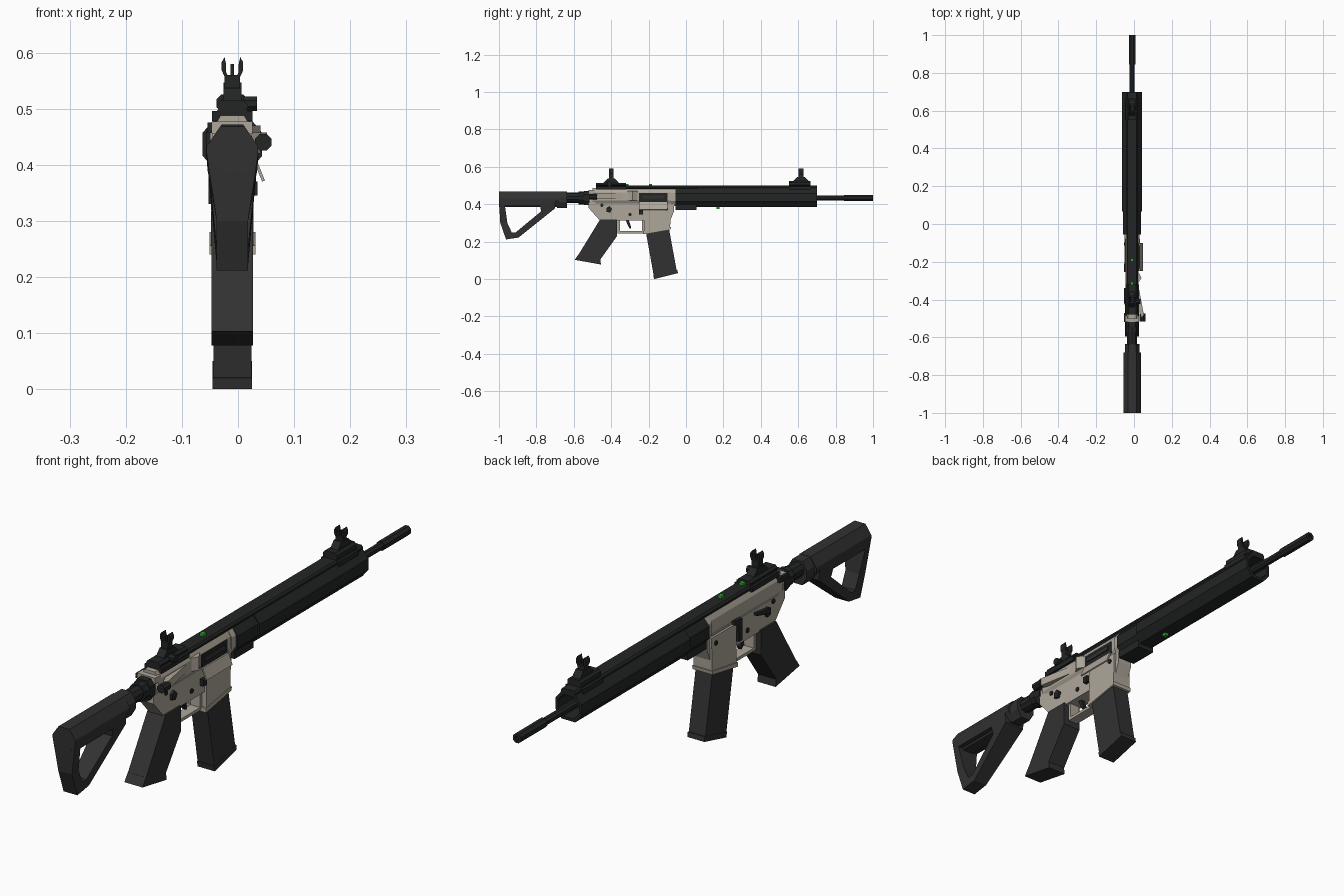
import bpy, bmesh, math

if "Cube" in bpy.data.objects:
    bpy.data.objects.remove(bpy.data.objects["Cube"])

CX = -0.01  # centre plane of the rifle body


def colour(name, rgb):
    m = bpy.data.materials.new(name)
    m.diffuse_color = (*rgb, 1)
    m.use_nodes = True
    m.node_tree.nodes["Principled BSDF"].inputs["Base Color"].default_value = m.diffuse_color
    return m


BLACK = colour("matte_black", (0.017, 0.018, 0.018))
GREY = colour("charcoal_polymer", (0.031, 0.031, 0.031))
TAN = colour("warm_grey_metal", (0.42, 0.38, 0.32))
GREEN = colour("marker_green", (0.03, 0.45, 0.03))


def solid(name, pts, a, b, axis, mat, hole=None, shape=None):
    """Extrude a 2D outline (optionally with a hole) from a to b along an axis."""
    bm = bmesh.new()

    def ring(loop, t):
        out = []
        for p, q in loop:
            co = {"x": (t, p, q), "y": (p, t, q), "z": (p, q, t)}[axis]
            if shape:
                co = shape(*co)
            out.append(bm.verts.new((co[0] + CX, co[1], co[2])))
        return out

    def bridge(r, s):
        n = len(r)
        for i in range(n):
            j = (i + 1) % n
            bm.faces.new((r[i], r[j], s[j], s[i]))

    o1, o2 = ring(pts, a), ring(pts, b)
    bridge(o1, o2)
    if hole:
        i1, i2 = ring(hole, a), ring(hole, b)
        bridge(i1, i2)
        bridge(o1, i1)
        bridge(o2, i2)
    else:
        bm.faces.new(o1)
        bm.faces.new(o2)
    bmesh.ops.recalc_face_normals(bm, faces=bm.faces)
    me = bpy.data.meshes.new(name)
    bm.to_mesh(me)
    bm.free()
    me.materials.append(mat)
    ob = bpy.data.objects.new(name, me)
    bpy.context.collection.objects.link(ob)
    return ob


def side(name, pts, half, mat, **k):
    return solid(name, pts, -half, half, "x", mat, **k)


def box(name, x0, x1, y0, y1, z0, z1, mat):
    return solid(name, [(y0, z0), (y1, z0), (y1, z1), (y0, z1)], x0, x1, "x", mat)


def octagon(hw, z0, z1, cx, cz):
    """Chamfered rectangle in x,z with corner cuts cx by cz."""
    return [(-hw, z0 + cz), (-hw + cx, z0), (hw - cx, z0), (hw, z0 + cz),
            (hw, z1 - cz), (hw - cx, z1), (-hw + cx, z1), (-hw, z1 - cz)]


def ngon(r, z, n=8, x=0):
    return [(x + r * math.cos(math.tau * (i + .5) / n),
             z + r * math.sin(math.tau * (i + .5) / n)) for i in range(n)]


# barrel and muzzle
solid("barrel", ngon(.014, .434), -.06, .86, "y", BLACK)
solid("muzzle_device", ngon(.018, .434), .845, 1.0, "y", BLACK, hole=ngon(.008, .434))

# handguard: hollow eight sided tube, rear collar, top rail
solid("handguard", octagon(.053, .386, .487, .025, .03), .065, .70, "y", BLACK,
      hole=octagon(.043, .396, .477, .022, .026))
solid("handguard_collar", octagon(.047, .386, .485, .022, .028), -.055, .065, "y", BLACK)
box("handguard_latch", -.035, .035, -.055, .055, .37, .40, BLACK)
solid("top_rail", [(-.022, .478), (.022, .478), (.03, .487), (.03, .493), (.024, .5),
                   (-.024, .5), (-.03, .493), (-.03, .487)], -.48, .70, "y", BLACK)

# upper receiver
solid("upper_receiver", octagon(.035, .395, .488, .014, .025), -.50, -.055, "y", TAN)
solid("receiver_front_ring", octagon(.04, .39, .488, .018, .028), -.08, -.052, "y", TAN)

# lower receiver, with magazine well and trigger guard
side("lower_receiver", [(-.52, .445), (-.52, .38), (-.46, .312), (-.215, .312),
                        (-.085, .312), (-.065, .36), (-.065, .405), (-.48, .405)], .03, TAN)
side("magazine_well", [(-.225, .245), (-.085, .27), (-.08, .40), (-.225, .40)], .038, TAN)
side("magazine_well_lip", [(-.23, .24), (-.082, .266), (-.08, .28), (-.23, .256)], .041, TAN)
side("trigger_guard", [(-.365, .245), (-.215, .245), (-.215, .325), (-.365, .325)], .02, TAN,
     hole=[(-.352, .256), (-.235, .256), (-.235, .316), (-.352, .316)])
side("trigger", [(-.325, .32), (-.308, .32), (-.293, .278), (-.298, .268), (-.305, .275)], .008, BLACK)

# ejection port, open cover, deflector and forward assist on the right
box("ejection_port", .03, .0375, -.25, -.10, .413, .46, BLACK)
box("bolt_carrier", .03, .041, -.235, -.115, .43, .447, GREY)
solid("port_cover", [(.036, .412), (.042, .412), (.058, .372), (.053, .37)], -.25, -.10, "y", TAN)
solid("shell_deflector", [(.02, -.33), (.02, -.26), (.036, -.26), (.05, -.285)], .42, .47, "z", TAN)
solid("assist_housing", [(.02, -.34), (.036, -.34), (.062, -.48), (.05, -.495), (.02, -.42)],
      .428, .458, "z", TAN)
solid("assist_button", ngon(.016, .44, 8, .055), -.515, -.475, "y", BLACK)

# controls and pins on both sides
for s, tag in ((1, "right"), (-1, "left")):
    for n, (y, z) in enumerate(((-.105, .375), (-.30, .345), (-.45, .395))):
        h = .038 if n == 0 else .03
        solid(f"pin_{tag}_{n}", [(y + p, q) for p, q in ngon(.009, z)],
              s * (h - .01), s * (h + .004), "x", BLACK)
    solid(f"selector_{tag}", [(-.425, .36), (-.405, .355), (-.395, .375), (-.41, .39), (-.425, .38)],
          s * .02, s * .04, "x", BLACK)
box("magazine_release", .03, .045, -.25, -.23, .345, .37, BLACK)
side_catch = [(-.255, .33), (-.235, .33), (-.23, .39), (-.21, .40), (-.21, .415), (-.255, .41)]
solid("bolt_catch", side_catch, -.043, -.025, "x", BLACK)
solid("selector_lever", [(-.42, .365), (-.34, .385), (-.34, .395), (-.42, .385)], -.043, -.03, "x", BLACK)

# charging handle and end plate
box("charging_handle", -.036, .036, -.52, -.488, .455, .477, TAN)
box("charging_latch", -.044, -.03, -.52, -.47, .457, .475, BLACK)
solid("end_plate", octagon(.033, .395, .472, .014, .02), -.545, -.515, "y", BLACK)

# magazine and grip
side("magazine", [(-.216, .26), (-.093, .28), (-.048, .035), (-.17, .005)], .034, GREY)
side("magazine_base", [(-.175, .02), (-.046, .05), (-.043, .032), (-.171, 0)], .035, GREY)
side("pistol_grip", [(-.46, .318), (-.37, .318), (-.37, .228), (-.458, .105), (-.575, .13)], .037, GREY)
side("grip_base", [(-.458, .106), (-.455, .078), (-.595, .103), (-.575, .132)], .037, GREY)

# buffer tube and shoulder stock
solid("buffer_tube", ngon(.028, .434, 10), -.70, -.53, "y", BLACK)
solid("castle_nut", ngon(.034, .434, 10), -.575, -.545, "y", BLACK)
solid("stock_body", octagon(.046, .385, .468, .024, .035), -1.0, -.68, "y", GREY)
solid("stock_collar", octagon(.038, .38, .467, .018, .03), -.69, -.635, "y", GREY)


def taper(x, y, z):
    t = min(max((z - .30) / .10, 0), 1)
    return x * (.028 + .018 * t), y, z


solid("stock_frame", [(-1.0, .42), (-.993, .30), (-.962, .212), (-.895, .222), (-.70, .378), (-.70, .42)],
      -1, 1, "x", GREY, shape=taper,
      hole=[(-.968, .392), (-.955, .30), (-.932, .25), (-.91, .25), (-.775, .362), (-.78, .392)])

# folding sights: base, post and two ears
for tag, y, y0, y1, zb in (("front", .615, .55, .665, .525), ("rear", -.40, -.48, -.32, .515)):
    box(f"{tag}_sight_base", -.036, .036, y0, y1, .478, .496, BLACK)
    solid(f"{tag}_sight_mount", octagon(.028, .494, zb, .008, .008), y0, y1, "y", BLACK)
    side(f"{tag}_sight_hinge", [(y - .045, zb - .005), (y + .045, zb - .005),
                                (y + .02, zb + .022), (y - .02, zb + .022)], .016, BLACK)
    box(f"{tag}_sight_post", -.014, .014, y - .013, y + .013, .51, .56, BLACK)
    box(f"{tag}_sight_pin", -.003, .003, y - .004, y + .004, .56, .58, BLACK)
    for s in (-1, 1):
        solid(f"{tag}_sight_ear_{'right' if s > 0 else 'left'}",
              [(s * .006, .553), (s * .012, .553), (s * .019, .568), (s * .019, .583),
               (s * .014, .592), (s * .011, .578), (s * .011, .565)], y - .013, y + .013, "y", BLACK)
solid("rear_sight_knob", [(-.41 + p, q) for p, q in ngon(.014, .509)], .02, .044, "x", BLACK)

# small green markers
for n, (y, z) in enumerate(((-.19, .503), (-.315, .503), (.17, .382))):
    box(f"marker_{n}", -.008, .008, y - .008, y + .008, z - .006, z + .006, GREEN)
